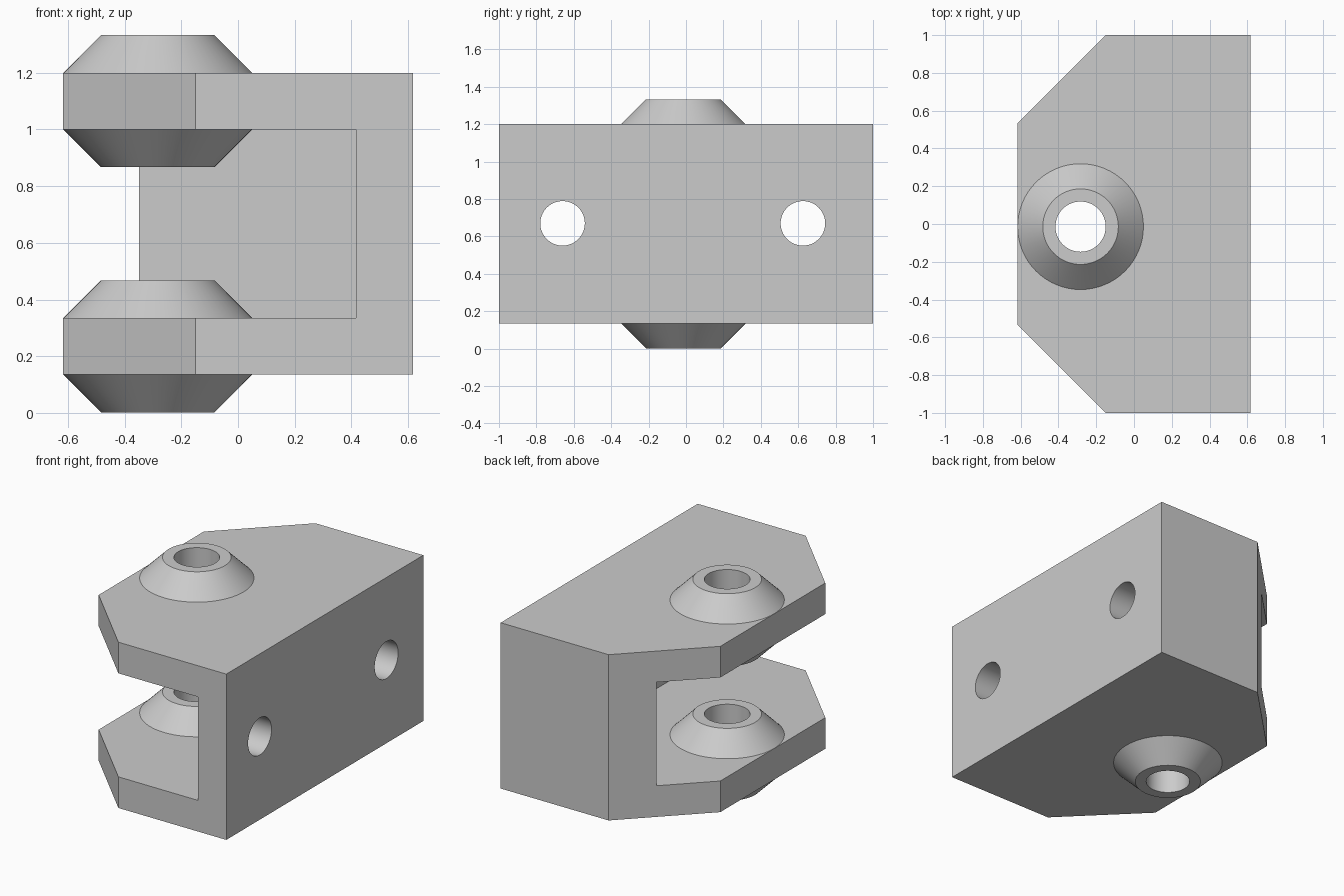
import bpy, bmesh
from math import pi, radians
from mathutils import Matrix, Vector

if "Cube" in bpy.data.objects:
    bpy.data.objects.remove(bpy.data.objects["Cube"])

STEEL = (0.6, 0.6, 0.6, 1.0)
HALF_X, HALF_Y = 0.617, 1.0
BASE, PLATE, RISE = 0.135, 0.2, 0.133      # underside, plate thickness, boss height
TOP = 1.2
PIN = Vector((-0.283, -0.014, 0))          # axis of the bosses
SIDES = 64

steel = bpy.data.materials.new("grey metal")
steel.use_nodes = True
steel.diffuse_color = STEEL
steel.node_tree.nodes["Principled BSDF"].inputs["Base Color"].default_value = STEEL


def make_object(name, bm):
    bmesh.ops.recalc_face_normals(bm, faces=bm.faces)
    mesh = bpy.data.meshes.new(name)
    bm.to_mesh(mesh)
    bm.free()
    mesh.materials.append(steel)
    ob = bpy.data.objects.new(name, mesh)
    bpy.context.collection.objects.link(ob)
    return ob


def activate(ob):
    bpy.ops.object.select_all(action='DESELECT')
    ob.select_set(True)
    bpy.context.view_layer.objects.active = ob


def prism(name, outline, z0, z1):
    bm = bmesh.new()
    face = bm.faces.new([bm.verts.new((x, y, z0)) for x, y in outline])
    grown = bmesh.ops.extrude_face_region(bm, geom=[face])["geom"]
    verts = [v for v in grown if isinstance(v, bmesh.types.BMVert)]
    bmesh.ops.translate(bm, verts=verts, vec=(0, 0, z1 - z0))
    return make_object(name, bm)


def rod(name, radius, length, matrix):
    bm = bmesh.new()
    bmesh.ops.create_cone(bm, cap_ends=True, segments=SIDES, radius1=radius,
                          radius2=radius, depth=length, matrix=matrix)
    return make_object(name, bm)


def cut(target, cutter):
    mod = target.modifiers.new("cut", 'BOOLEAN')
    mod.operation, mod.solver, mod.object = 'DIFFERENCE', 'EXACT', cutter
    activate(target)
    bpy.ops.object.modifier_apply(modifier=mod.name)
    bpy.data.objects.remove(cutter)


def smooth(ob):
    activate(ob)
    bpy.ops.object.shade_smooth_by_angle(angle=radians(30))


# Block with two chamfered corners
bracket = prism("bracket_body", [
    (HALF_X, -HALF_Y), (HALF_X, HALF_Y), (-0.15, HALF_Y),
    (-HALF_X, 0.533), (-HALF_X, -0.533), (-0.15, -HALF_Y)], BASE, TOP)

# Pocket open at the front and left in plan, leaving plates and two walls
cut(bracket, prism("pocket_cutter", [(-1, -2), (0.417, -2), (0.417, 0.8), (-1, 0.8)],
                   BASE + PLATE, TOP - PLATE))

# Pin hole through both plates
cut(bracket, rod("pin_cutter", 0.133, 4, Matrix.Translation(PIN)))

# Mounting holes through the tall side wall
for y in (-0.66, 0.625):
    cut(bracket, rod("mount_cutter", 0.119, 0.6,
                     Matrix.Translation((0.517, y, 0.67)) @ Matrix.Rotation(pi / 2, 4, 'Y')))
smooth(bracket)


# Conical bosses on both faces of each plate
def boss(name, z, direction):
    bm = bmesh.new()
    profile = [(0.333, 0), (0.2, RISE), (0.133, RISE), (0.133, 0)]
    verts = [bm.verts.new(PIN + Vector((r, 0, z + direction * h))) for r, h in profile]
    edges = [bm.edges.new(pair) for pair in zip(verts, verts[1:])]
    bmesh.ops.spin(bm, geom=verts + edges, cent=PIN, axis=(0, 0, 1),
                   angle=2 * pi, steps=SIDES, use_merge=True)
    bmesh.ops.remove_doubles(bm, verts=bm.verts, dist=0.0001)
    ob = make_object(name, bm)
    # Open shells: make sure the rim faces away from the plate
    rim = max(ob.data.polygons, key=lambda p: abs(p.normal.z))
    if rim.normal.z * direction < 0:
        ob.data.flip_normals()
    smooth(ob)


boss("upper_outer_boss", TOP, 1)
boss("upper_inner_boss", TOP - PLATE, -1)
boss("lower_inner_boss", BASE + PLATE, 1)
boss("lower_outer_boss", BASE, -1)
